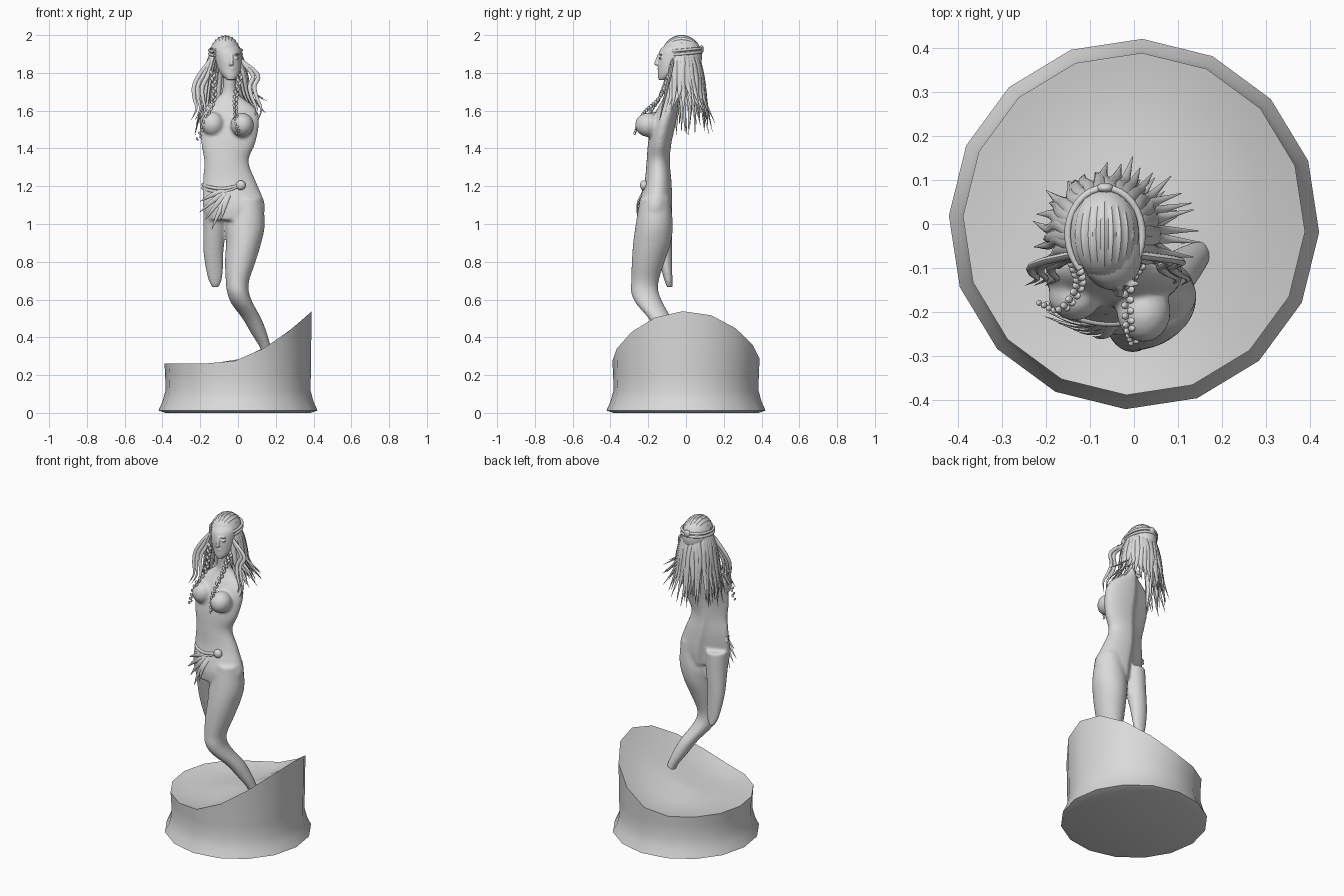
import bpy, bmesh, random
from math import sin, cos, pi, radians, atan2
from mathutils import Vector, Matrix

random.seed(4)
if "Cube" in bpy.data.objects:
    bpy.data.objects.remove(bpy.data.objects["Cube"])

stone = bpy.data.materials.new("grey stone")
stone.use_nodes = True
grey = (0.7, 0.7, 0.7, 1)
stone.diffuse_color = grey
for node in stone.node_tree.nodes:
    if node.type == "BSDF_PRINCIPLED":
        node.inputs["Base Color"].default_value = grey


def finish(name, bm, voxel=0, sharp=50):
    """Turn a bmesh into a smooth object, optionally fused into one skin."""
    bmesh.ops.recalc_face_normals(bm, faces=bm.faces)
    mesh = bpy.data.meshes.new(name)
    bm.to_mesh(mesh)
    bm.free()
    mesh.materials.append(stone)
    mesh.shade_smooth()
    obj = bpy.data.objects.new(name, mesh)
    bpy.context.collection.objects.link(obj)
    if voxel:
        fuse = obj.modifiers.new("fuse", "REMESH")
        fuse.mode = "VOXEL"
        fuse.voxel_size = voxel
        fuse.use_smooth_shade = True
        relax = obj.modifiers.new("relax", "SMOOTH")
        relax.factor = 0.5
        relax.iterations = 5
    else:
        mesh.set_sharp_from_angle(angle=radians(sharp))
    return obj


def spline(keys, steps):
    """Smooth curve through tuples of any length."""
    k = [Vector(p) for p in keys]
    k = [k[0] * 2 - k[1]] + k + [k[-1] * 2 - k[-2]]
    out = []
    for a, b, c, d in zip(k, k[1:], k[2:], k[3:]):
        for i in range(steps):
            t = i / steps
            out.append(b + (c - a) * (t / 2) + (a * 2 - b * 5 + c * 4 - d) * (t * t / 2)
                       + (b * 3 - a - c * 3 + d) * (t ** 3 / 2))
    return out + [k[-2]]


def skin(bm, rings):
    """Bridge rings of points and cap both ends."""
    loops = [[bm.verts.new(p) for p in ring] for ring in rings]
    n = len(loops[0])
    for a, b in zip(loops, loops[1:]):
        for i in range(n):
            j = (i + 1) % n
            bm.faces.new((a[i], a[j], b[j], b[i]))
    bm.faces.new(loops[0])
    bm.faces.new(loops[-1])


def limb(bm, keys, flat=1.0, n=28):
    """Stack of ellipses (x, y, z, half width, half depth); flat thins the right rear."""
    rings = []
    for x, y, z, rx, ry in spline(keys, 5):
        ring = []
        for i in range(n):
            c, s = cos(2 * pi * i / n), sin(2 * pi * i / n)
            back = 1 + (flat - 1) * max(0, -c) ** 0.5 if s > 0 else 1
            ring.append(Vector((x + rx * c, y + ry * s * back, z)))
        rings.append(ring)
    skin(bm, rings)


def strand(bm, keys, outward, width, thick, taper=True, steps=4, n=8):
    """Flattened tube along a path, pointed at its end when tapered."""
    path = spline(keys, steps)
    rings = []
    for k, p in enumerate(path):
        t = (path[min(k + 1, len(path) - 1)] - path[max(k - 1, 0)]).normalized()
        u = t.cross(Vector(outward)).normalized()
        v = u.cross(t)
        f = k / (len(path) - 1)
        size = max(0.06, (1 - f ** 3)) if taper else 1
        rings.append([p + (u * width * cos(2 * pi * i / n) + v * thick * sin(2 * pi * i / n)) * size
                      for i in range(n)])
    skin(bm, rings)


def blob(bm, centre, radii, turn=0, u=20, v=12):
    matrix = (Matrix.Translation(centre) @ Matrix.Rotation(turn, 4, "Y")
              @ Matrix.Diagonal((*radii, 1)))
    return bmesh.ops.create_uvsphere(bm, u_segments=u, v_segments=v, radius=1, matrix=matrix)["verts"]


# Pedestal: sixteen sides, flared foot, top swept up towards the left
def top(x):
    return 0.262 + 0.272 * max(0, (x + 0.1) / 0.485) ** 1.7


def pedestal_ring(r, height=None, drop=0):
    ring = []
    for i in range(16):
        a = 2 * pi * i / 16 - 0.045
        x, y = r * cos(a), r * sin(a)
        ring.append(Vector((x, y, top(x) - drop if height is None else height)))
    return ring


bm = bmesh.new()
foot = [(0.385, 0), (0.422, 0.012), (0.4, 0.06), (0.384, 0.12), (0.386, 0.2)]
skin(bm, [pedestal_ring(r, z) for r, z in foot]
     + [pedestal_ring(r, None, d) for r, d in
        ((0.39, 0), (0.375, 0.002), (0.31, 0.014), (0.2, 0.012), (0.1, 0.006), (0.02, 0))])
finish("pedestal", bm, sharp=55)

# Body: torso, bent left leg, broken right leg and bust fused together
bm = bmesh.new()
limb(bm, [(-0.045, -0.085, 1.8, 0.036, 0.036), (-0.045, -0.078, 1.7, 0.04, 0.038),
          (-0.045, -0.082, 1.66, 0.08, 0.042), (-0.045, -0.095, 1.62, 0.13, 0.052),
          (-0.047, -0.11, 1.57, 0.157, 0.062), (-0.047, -0.125, 1.5, 0.155, 0.064),
          (-0.053, -0.14, 1.42, 0.142, 0.062), (-0.062, -0.147, 1.33, 0.118, 0.062),
          (-0.045, -0.148, 1.22, 0.142, 0.072), (-0.022, -0.162, 1.1, 0.165, 0.09),
          (-0.02, -0.166, 1.02, 0.145, 0.085)], flat=0.35)
limb(bm, [(0.05, -0.163, 1.14, 0.08, 0.08), (0.04, -0.168, 1, 0.102, 0.098),
          (0.03, -0.18, 0.9, 0.093, 0.1), (0.012, -0.2, 0.8, 0.081, 0.087),
          (-0.003, -0.217, 0.7, 0.062, 0.073), (0, -0.218, 0.64, 0.058, 0.073),
          (0.022, -0.193, 0.58, 0.058, 0.072), (0.073, -0.138, 0.5, 0.05, 0.06),
          (0.112, -0.1, 0.42, 0.042, 0.047), (0.147, -0.07, 0.34, 0.028, 0.032),
          (0.155, -0.06, 0.28, 0.024, 0.024)])
limb(bm, [(-0.118, -0.15, 1.12, 0.066, 0.075), (-0.122, -0.135, 1, 0.062, 0.062),
          (-0.13, -0.115, 0.85, 0.053, 0.042), (-0.122, -0.096, 0.72, 0.04, 0.024),
          (-0.12, -0.087, 0.665, 0.018, 0.016)])
blob(bm, (0.022, -0.2, 1.525), (0.062, 0.07, 0.064))
blob(bm, (-0.135, -0.165, 1.53), (0.06, 0.055, 0.064))
finish("body", bm, voxel=0.009)

# Head with nose, brow, eyelids and lips
bm = bmesh.new()
limb(bm, [(-0.037, -0.125, 1.763, 0.02, 0.02), (-0.04, -0.105, 1.785, 0.042, 0.044),
          (-0.045, -0.085, 1.82, 0.06, 0.064), (-0.05, -0.07, 1.87, 0.069, 0.08),
          (-0.055, -0.058, 1.92, 0.07, 0.08), (-0.06, -0.045, 1.95, 0.055, 0.06),
          (-0.06, -0.03, 1.97, 0.03, 0.03)])
nose_x = -0.034
strand(bm, [(nose_x, -0.14, 1.9), (nose_x, -0.15, 1.875), (nose_x, -0.16, 1.85)],
       (0, -1, 0), 0.009, 0.009, taper=False)
blob(bm, (nose_x, -0.157, 1.847), (0.013, 0.01, 0.008))
blob(bm, (nose_x, -0.14, 1.822), (0.018, 0.012, 0.005))
blob(bm, (nose_x, -0.138, 1.812), (0.015, 0.012, 0.005))
for side in (-1, 1):
    blob(bm, (nose_x + side * 0.028, -0.136, 1.879), (0.014, 0.008, 0.006))
    blob(bm, (nose_x + side * 0.028, -0.136, 1.899), (0.02, 0.009, 0.004), side * 0.15)
finish("head", bm, voxel=0.004)

# Combed hair cap, ridged from front to back, cut away over the face
bm = bmesh.new()
bmesh.ops.create_uvsphere(bm, u_segments=56, v_segments=22, radius=1)
for v in bm.verts:
    ridge = 1 + 0.025 * cos(28 * atan2(v.co.y, v.co.x))
    v.co = Vector((-0.067 + v.co.x * 0.084 * ridge, -0.023 + v.co.z * 0.108,
                   1.886 + v.co.y * 0.112 * ridge))
face = [v for v in bm.verts if v.co.z < 1.8 or (v.co.y < -0.05 and v.co.z < 1.925 + (v.co.y + 0.05) * 0.1)]
bmesh.ops.delete(bm, geom=face, context="VERTS")
finish("hair_cap", bm)

# Long loose locks fanned around the back of the head
bm = bmesh.new()
for layer, count in ((1, 25), (0.83, 20)):
    for i in range(count):
        a = radians(-28 + 238 * i / (count - 1)) + random.uniform(-0.04, 0.04)
        d = Vector((cos(a), sin(a), 0))
        side = Vector((-d.y, d.x, 0))
        left = max(0, d.x)
        tip = 1.51 + 0.11 * left + random.uniform(-0.04, 0.05)
        flare = 0.155 + 0.055 * left + random.uniform(-0.015, 0.012)
        keys = []
        for r, z in ((0.055, 1.93), (0.089, 1.865), (0.113, 1.77), (0.132, (1.77 + tip) / 2), (flare, tip)):
            sway = side * random.uniform(-0.008, 0.008)
            p = Vector((-0.065, -0.022, z)) + d * r * layer + sway
            keys.append(p)
        strand(bm, keys, d, 0.019, 0.011)
# Wavy locks falling in front of the shoulders
for x, s in ((-0.19, -1), (-0.165, -1), (-0.21, -1), (0.06, 1), (0.085, 1)):
    keys = [(-0.067 + s * 0.075, -0.07, 1.87)]
    for k in range(1, 6):
        keys.append((x + s * 0.012 * k * 0.5 + 0.014 * sin(k * 2), -0.07 - 0.014 * k, 1.85 - 0.06 * k))
    strand(bm, keys, (0, -1, 0), 0.012, 0.009)
finish("hair_locks", bm)

# Plaited bands tied around the back of the head
bm = bmesh.new()
for lift in (0, 0.02):
    arc = [radians(-48 + 276 * i / 12) for i in range(13)]
    strand(bm, [(-0.066 + 0.085 * cos(a), -0.024 + 0.106 * sin(a), 1.9 + lift + 0.01 * sin(a)) for a in arc],
           (0, 0, 1), 0.008, 0.008, taper=False, steps=2)
blob(bm, (-0.066, 0.082, 1.925), (0.02, 0.012, 0.022))
finish("hair_bands", bm)

# Two front braids made of alternating plaits
bm = bmesh.new()
braids = [[(-0.135, -0.09, 1.8), (-0.125, -0.14, 1.67), (-0.165, -0.195, 1.57), (-0.21, -0.18, 1.45)],
          [(0.015, -0.09, 1.79), (-0.012, -0.14, 1.67), (-0.012, -0.23, 1.58), (0, -0.272, 1.48)]]
for keys in braids:
    path = spline(keys, 8)
    for k, p in enumerate(path):
        s = 1 if k % 2 else -1
        size = 1 - 0.4 * k / len(path)
        blob(bm, p + Vector((s * 0.006, 0, 0)), (0.009 * size, 0.011 * size, 0.016 * size), s * 0.5, 10, 6)
finish("braids", bm)

# Belt cords, clasp and hanging feathers
bm = bmesh.new()
for drop in (0, 0.018):
    strand(bm, [(-0.187, -0.14, 1.21 - drop), (-0.15, -0.2, 1.195 - drop),
                (-0.075, -0.224, 1.187 - drop), (0.015, -0.22, 1.205)],
           (0, -1, 0), 0.009, 0.009, taper=False)
finish("belt", bm)
bm = bmesh.new()
blob(bm, (0.015, -0.222, 1.205), (0.026, 0.022, 0.026))
finish("belt_clasp", bm)
bm = bmesh.new()
for x, y, z in ((-0.2, -0.2, 1.12), (-0.205, -0.21, 1.06), (-0.175, -0.225, 1.02),
                (-0.14, -0.24, 0.97), (-0.095, -0.255, 1.01)):
    root = Vector((-0.04, -0.222, 1.18))
    tip = Vector((x, y, z))
    middle = (root + tip) / 2 + Vector((0, -0.018, 0.012))
    strand(bm, [root, middle, tip], (0, -1, 0), 0.014, 0.005)
finish("feathers", bm)
